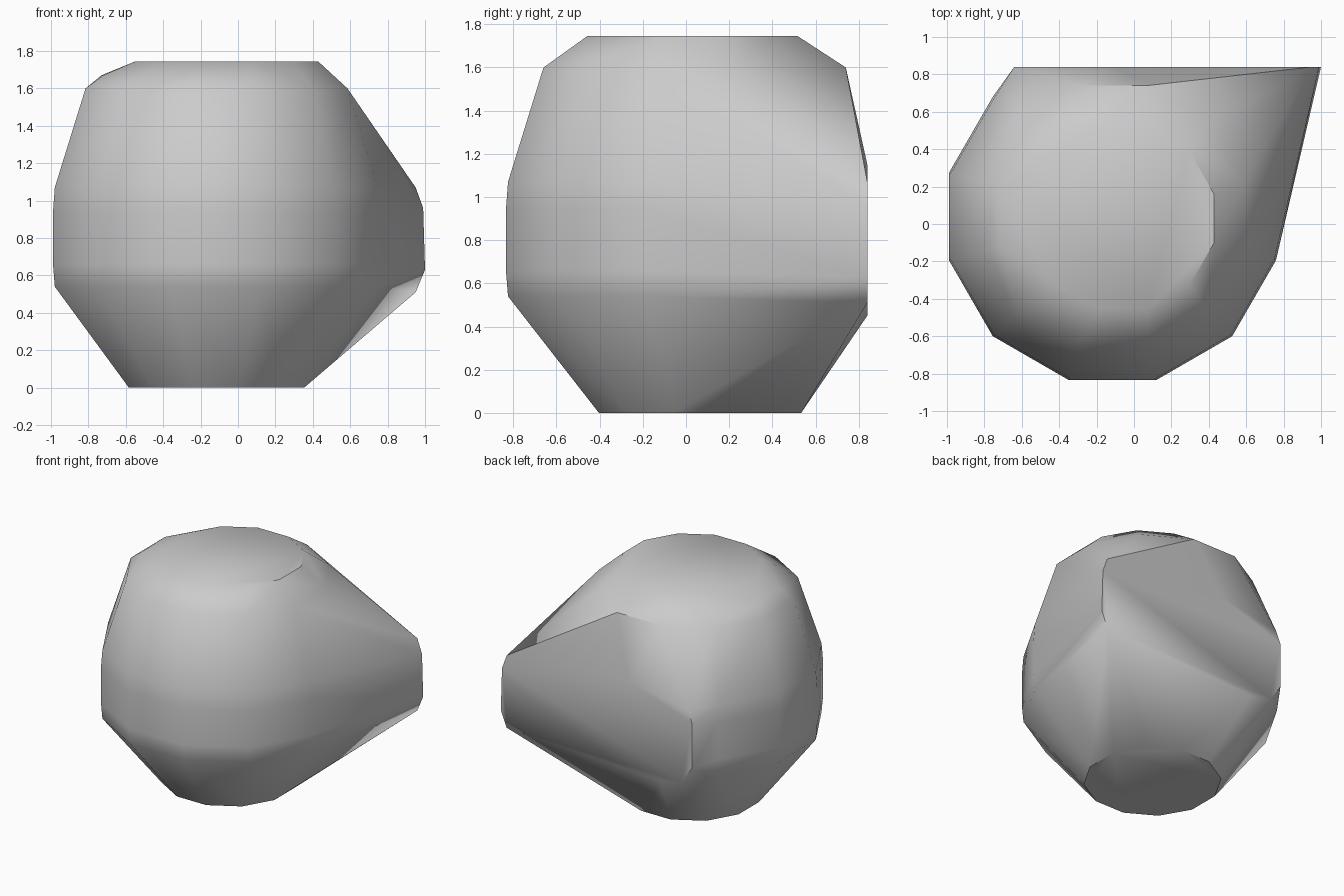
import bpy, bmesh, math

cube = bpy.data.objects.get("Cube")
if cube:
    bpy.data.objects.remove(cube, do_unlink=True)

BACK = 0.84  # plane of the flat back


def ring(cx, cy, radius, z):
    """Twelve-sided ring with a flat side to the front, held inside the back plane."""
    angles = [math.radians(15 + 30 * i) for i in range(12)]
    return [(cx + radius * math.cos(a), min(cy + radius * math.sin(a), BACK), z)
            for a in angles]


# Rounded body: stacked rings from base to crown
points = []
for cx, cy, radius, z in [(-0.115, 0.065, 0.485, 0), (-0.115, 0.04, 0.895, 0.54),
                          (-0.115, 0.04, 0.905, 0.66), (-0.115, 0.04, 0.905, 0.94),
                          (-0.115, 0.04, 0.895, 1.07), (-0.115, 0.04, 0.725, 1.6),
                          (-0.06, 0.03, 0.505, 1.745)]:
    points += ring(cx, cy, radius, z)

# Flat back with the pointed corner
back_outline = [(0.95, 1.07), (0.99, 0.96), (1.0, 0.63), (0.95, 0.51),
                (-0.37, 0.45), (-0.55, 0.49), (-0.64, 0.62), (-0.64, 0.97),
                (-0.6, 1.06), (-0.1, 1.15)]
points += [(x, BACK, z) for x, z in back_outline]

# Softer shoulder on the right of the crown
points += [(-0.58, 0.05, 1.73), (-0.73, 0.15, 1.67), (-0.72, -0.12, 1.67)]

bm = bmesh.new()
for p in points:
    bm.verts.new(p)
bmesh.ops.remove_doubles(bm, verts=bm.verts, dist=0.005)
hull = bmesh.ops.convex_hull(bm, input=bm.verts)
loose = {v for v in hull["geom_interior"] + hull["geom_unused"]
         if isinstance(v, bmesh.types.BMVert) and not v.link_faces}
bmesh.ops.delete(bm, geom=list(loose), context="VERTS")
bmesh.ops.dissolve_limit(bm, angle_limit=math.radians(1),
                         verts=bm.verts, edges=bm.edges)
bmesh.ops.recalc_face_normals(bm, faces=bm.faces)

mesh = bpy.data.meshes.new("rounded_stone")
bm.to_mesh(mesh)
bm.free()
stone = bpy.data.objects.new("rounded_stone", mesh)
bpy.context.collection.objects.link(stone)

# Plain grey
grey = bpy.data.materials.new("plain_grey")
grey.use_nodes = True
colour = (0.6, 0.6, 0.6, 1)
grey.diffuse_color = colour
grey.node_tree.nodes["Principled BSDF"].inputs["Base Color"].default_value = colour
mesh.materials.append(grey)

bpy.ops.object.select_all(action="DESELECT")
stone.select_set(True)
bpy.context.view_layer.objects.active = stone
bpy.ops.object.shade_smooth_by_angle(angle=math.radians(40))
